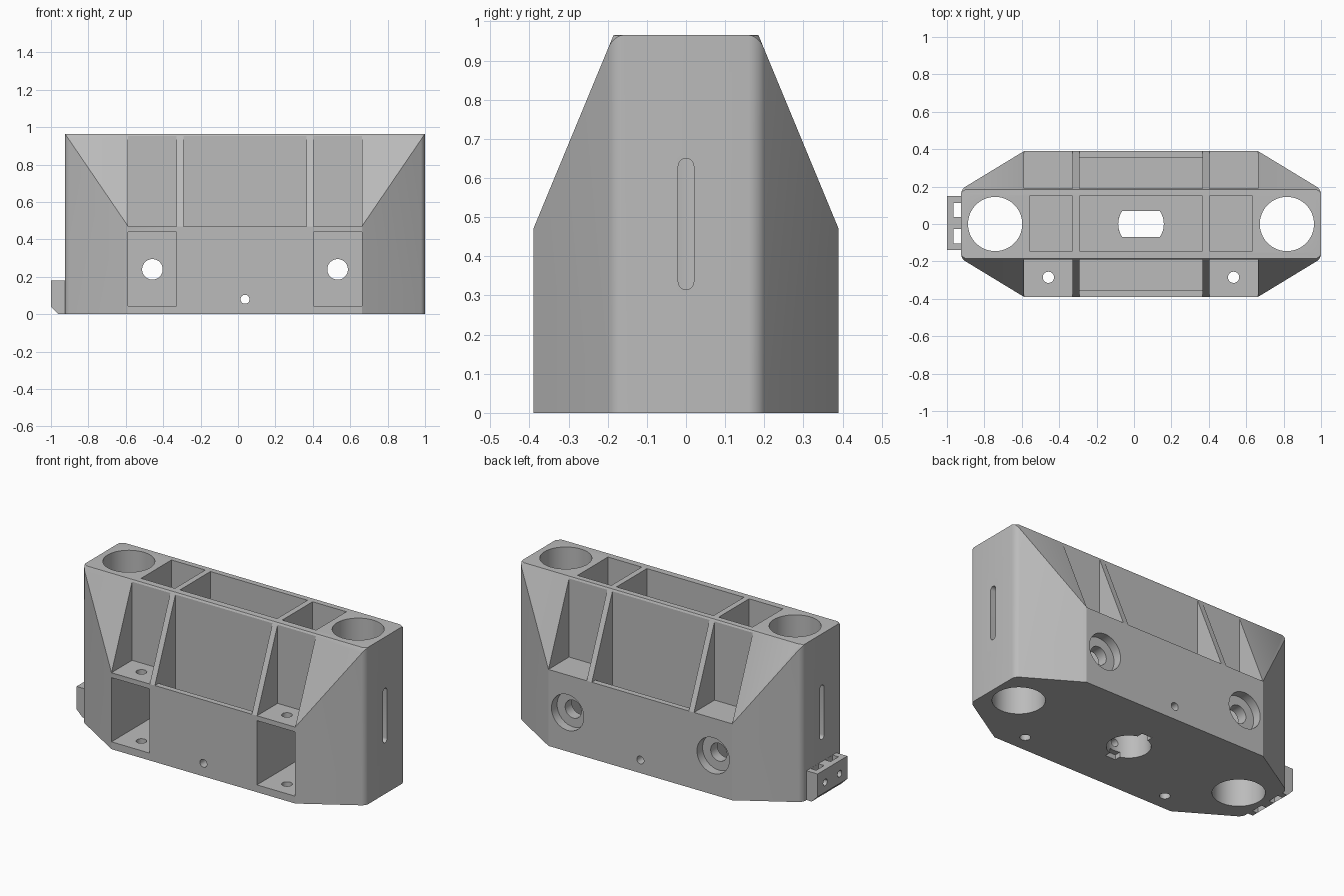
import bpy, bmesh, math
from mathutils import Vector, Matrix

if "Cube" in bpy.data.objects:
    bpy.data.objects.remove(bpy.data.objects["Cube"], do_unlink=True)

grey = bpy.data.materials.new("plain_grey")
grey.use_nodes = True
colour = (0.5, 0.5, 0.5, 1)
grey.diffuse_color = colour
grey.node_tree.nodes["Principled BSDF"].inputs["Base Color"].default_value = colour

CX = 0.0375          # middle of the main body
TOP = 0.965
STEP = 0.47          # height where the sides start to slope


def make(name, bm):
    bmesh.ops.recalc_face_normals(bm, faces=bm.faces)
    mesh = bpy.data.meshes.new(name)
    bm.to_mesh(mesh)
    bm.free()
    mesh.materials.append(grey)
    obj = bpy.data.objects.new(name, mesh)
    bpy.context.collection.objects.link(obj)
    return obj


def box(x0, x1, y0, y1, z0, z1):
    bm = bmesh.new()
    bmesh.ops.create_cube(bm, size=1)
    bmesh.ops.scale(bm, vec=(x1 - x0, y1 - y0, z1 - z0), verts=bm.verts)
    bmesh.ops.translate(bm, vec=((x0 + x1) / 2, (y0 + y1) / 2, (z0 + z1) / 2), verts=bm.verts)
    return make("cutter", bm)


def rod(start, end, r, sides=48):
    a, b = Vector(start), Vector(end)
    bm = bmesh.new()
    turn = (b - a).to_track_quat("Z", "Y").to_matrix().to_4x4()
    bmesh.ops.create_cone(bm, cap_ends=True, segments=sides, radius1=r, radius2=r,
                          depth=(b - a).length, matrix=Matrix.Translation((a + b) / 2) @ turn)
    return make("cutter", bm)


def prism(points, axis, start, end, name="cutter"):
    """Extrude a 2D profile along x (profile y,z), y (profile x,z) or z (profile x,y)."""
    bm = bmesh.new()
    verts = []
    for p in points:
        co = list(p)
        co.insert(axis, start)
        verts.append(bm.verts.new(co))
    face = bm.faces.new(verts)
    new = bmesh.ops.extrude_face_region(bm, geom=[face])["geom"]
    shift = Vector((0, 0, 0))
    shift[axis] = end - start
    bmesh.ops.translate(bm, vec=shift, verts=[g for g in new if isinstance(g, bmesh.types.BMVert)])
    return make(name, bm)


def cut(target, cutter):
    mod = target.modifiers.new("cut", "BOOLEAN")
    mod.operation = "DIFFERENCE"
    mod.solver = "EXACT"
    mod.object = cutter
    bpy.context.view_layer.objects.active = target
    bpy.ops.object.modifier_apply(modifier=mod.name)
    bpy.data.objects.remove(cutter, do_unlink=True)


# Main body: eight-sided base narrowing to a long rectangular top
bm = bmesh.new()
for sx in (-1, 1):
    for sy in (-1, 1):
        for z in (0, TOP):
            bm.verts.new((CX + sx * 0.9625, sy * 0.185, z))
        for z in (0, STEP):
            bm.verts.new((CX + sx * 0.625, sy * 0.39, z))
bmesh.ops.convex_hull(bm, input=bm.verts)
bmesh.ops.dissolve_limit(bm, angle_limit=0.01, verts=bm.verts, edges=bm.edges)
ends = [e for e in bm.edges
        if all(abs(v.co.x - CX) > 0.9 for v in e.verts)
        and abs(e.verts[0].co.z - e.verts[1].co.z) > 0.5]
bmesh.ops.bevel(bm, geom=ends, offset=0.025, segments=5, profile=0.5, affect="EDGES")
body = make("main_body", bm)

# End bores with a slot through each end wall
for s in (-1, 1):
    x = CX + s * 0.78
    cut(body, rod((x, 0, -0.1), (x, 0, 1.1), 0.145, 64))
    wall = sorted((x, CX + s * 1.1))
    slot = [(0.02 * math.cos(a), z + 0.02 * math.sin(a))
            for z, turn in ((0.63, 0), (0.335, math.pi))
            for a in [turn + i * math.pi / 10 for i in range(11)]]
    cut(body, prism(slot, 0, *wall))

# Upper pockets: deep centre one, shallower side ones
cut(body, box(CX - 0.33, CX + 0.33, -0.145, 0.15, 0.2, 1.1))
for s in (-1, 1):
    x = CX + s * 0.48
    cut(body, box(x - 0.115, x + 0.115, -0.145, 0.15, STEP, 1.1))

# Recesses in the sloping front and back, leaving thin ribs
for s in (-1, 1):
    lipped = [(s * y, z) for y, z in ((0.19, 0.2), (0.355, 0.2), (0.355, STEP),
                                      (0.6, STEP), (0.6, 1.1), (0.19, 1.1))]
    cut(body, prism(lipped, 0, CX - 0.33, CX + 0.33))
    for t in (-1, 1):
        x = CX + t * 0.495
        y0, y1 = sorted((s * 0.19, s * 0.6))
        cut(body, box(x - 0.13, x + 0.13, y0, y1, STEP, 1.1))

# Lower front pockets, screw holes and rear counterbores
for s in (-1, 1):
    x = CX + s * 0.495
    cut(body, box(x - 0.13, x + 0.13, -0.6, 0.27, 0.045, 0.44))
    cut(body, rod((x, -0.285, -0.1), (x, -0.285, 0.6), 0.03, 32))
    cut(body, rod((x, 0.2, 0.24), (x, 0.5, 0.24), 0.055))
    cut(body, rod((x, 0.335, 0.24), (x, 0.5, 0.24), 0.11))

# Centre socket from below, flat-sided opening above it, cross hole
cut(body, rod((CX, 0, -0.1), (CX, 0, 0.16), 0.122))
half = math.asin(0.07 / 0.122)
opening = [(CX + 0.122 * math.cos(a), 0.122 * math.sin(a))
           for turn in (0, math.pi)
           for a in [turn - half + i * half / 4 for i in range(9)]]
cut(body, prism(opening, 2, 0.1, 0.3))
cut(body, box(CX - 0.035, CX + 0.035, -0.155, 0.155, -0.1, 0.03))
cut(body, rod((CX, -0.6, 0.08), (CX, 0.6, 0.08), 0.024, 32))

# Side bracket with chamfered foot, notches and two small holes
profile = [(-0.92, 0), (-0.96, 0), (-1, 0.04), (-1, 0.18), (-0.92, 0.18)]
bracket = prism(profile, 1, -0.14, 0.15, "side_bracket")
for s in (-1, 1):
    y = 0.005 + s * 0.07
    cut(bracket, box(-0.965, -0.926, y - 0.038, y + 0.038, -0.1, 0.3))
    cut(bracket, rod((-1.1, y, 0.1), (-0.94, y, 0.1), 0.02, 24))

# Smooth the round walls, keep the edges sharp
for obj in (body, bracket):
    bpy.ops.object.select_all(action="DESELECT")
    obj.select_set(True)
    bpy.context.view_layer.objects.active = obj
    bpy.ops.object.shade_smooth_by_angle(angle=math.radians(22))
